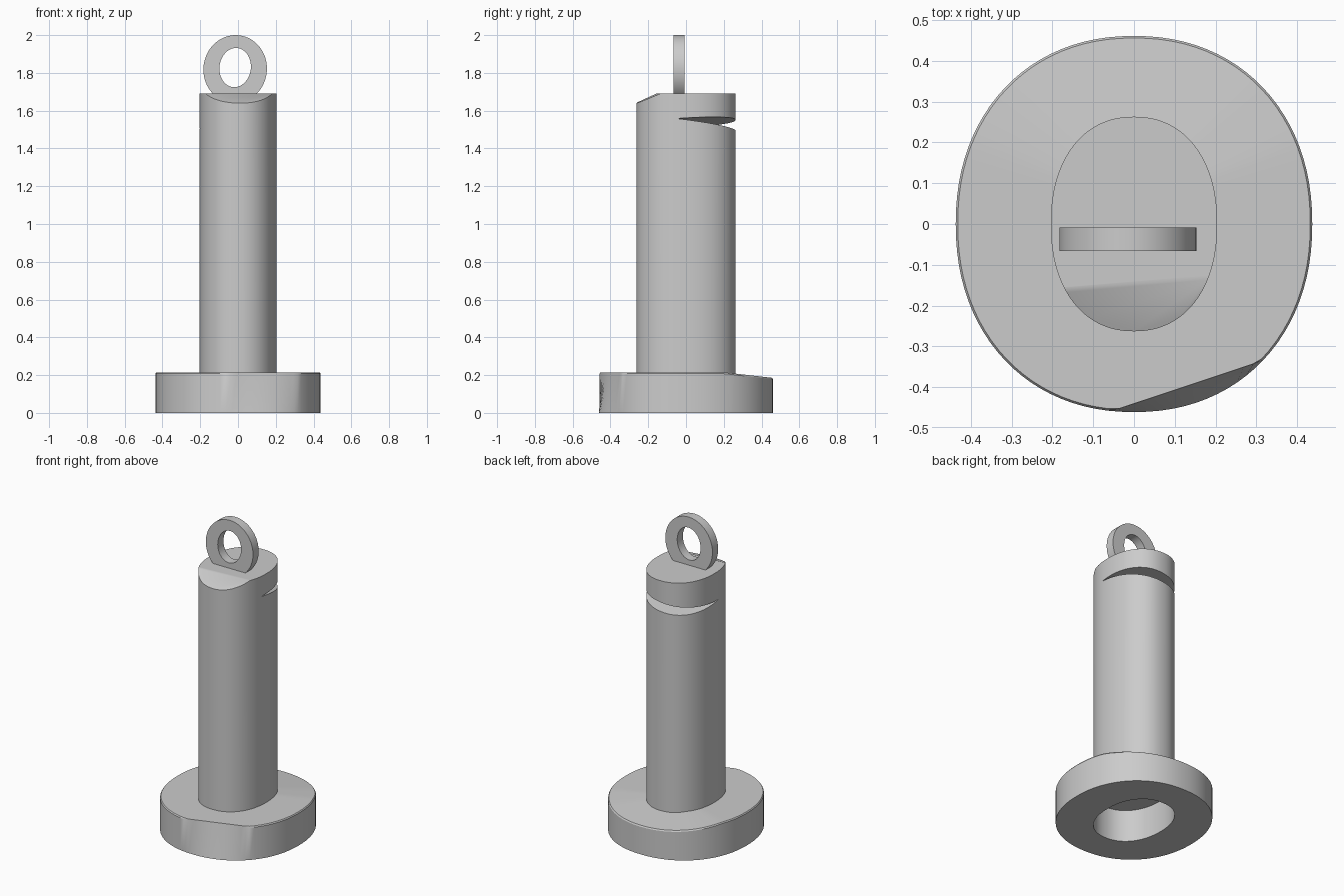
import bpy, bmesh
from math import cos, sin, pi, radians, copysign
from mathutils import Vector

if "Cube" in bpy.data.objects:
    bpy.data.objects.remove(bpy.data.objects["Cube"])

SEG = 96

def oval(rx, ry, n=2.2):
    """Slightly squared ellipse as a list of (x, y)."""
    pts = []
    for i in range(SEG):
        c, s = cos(2 * pi * i / SEG), sin(2 * pi * i / SEG)
        pts.append((rx * copysign(abs(c) ** (2 / n), c), ry * copysign(abs(s) ** (2 / n), s)))
    return pts

def bridge(bm, a, b):
    for i in range(len(a)):
        j = (i + 1) % len(a)
        bm.faces.new((a[i], a[j], b[j], b[i]))

def finish(bm, name, smooth=True):
    bmesh.ops.recalc_face_normals(bm, faces=bm.faces[:])
    mesh = bpy.data.meshes.new(name)
    bm.to_mesh(mesh)
    bm.free()
    ob = bpy.data.objects.new(name, mesh)
    bpy.context.collection.objects.link(ob)
    if smooth:
        shade(ob)
    return ob

def activate(ob):
    bpy.ops.object.select_all(action='DESELECT')
    ob.select_set(True)
    bpy.context.view_layer.objects.active = ob

def shade(ob):
    activate(ob)
    bpy.ops.object.shade_smooth_by_angle(angle=radians(25))

def slice_off(bm, co, no):
    """Remove the side the normal points to and cap the cut."""
    cut = bmesh.ops.bisect_plane(bm, geom=bm.verts[:] + bm.edges[:] + bm.faces[:],
                                 plane_co=co, plane_no=no, clear_outer=True)
    edges = [e for e in cut['geom_cut'] if isinstance(e, bmesh.types.BMEdge)]
    bmesh.ops.holes_fill(bm, edges=edges, sides=0)

# base: oval ring with a back slope and a slanted front facet
chord = Vector((-0.05, -0.457))
normal = Vector((0.12, -0.36)).normalized()

def base_ring(bm, rx, ry, z, facet=0.0, n=2.15):
    ring = []
    for p in oval(rx, ry, n):
        p = Vector(p)
        d = (p - chord).dot(normal)
        if d > 0:
            p -= normal * d * facet
        drop = max(0, p.y - 0.2) * 0.115 if z > 0 else 0
        ring.append(bm.verts.new((p.x, p.y, z - drop)))
    return ring

bm = bmesh.new()
rings = [base_ring(bm, 0.204, 0.263, 0, n=2.2),
         base_ring(bm, 0.437, 0.461, 0),
         base_ring(bm, 0.437, 0.461, 0.208, 0.97),
         base_ring(bm, 0.432, 0.456, 0.215, 1.0),
         base_ring(bm, 0.204, 0.263, 0.215, n=2.2)]
for i in range(5):
    bridge(bm, rings[i], rings[(i + 1) % 5])
finish(bm, "base_ring")

# column: oval post with a sloped front edge at the top
bm = bmesh.new()
low, high = [[bm.verts.new((x, y, z)) for x, y in oval(0.204, 0.263)] for z in (0.207, 1.69)]
bridge(bm, low, high)
bm.faces.new(low)
bm.faces.new(high)
slice_off(bm, (0, -0.147, 1.69), (0.024, -0.43, 1.0))
column = finish(bm, "column", False)

# slot: tilted wedge cut into the back of the column
def wedge_z(x, y, mid, slope):
    return mid + slope * y + 0.127 * x

bm = bmesh.new()
sides = []
for x in (-0.4, 0.4):
    sides.append([bm.verts.new((x, y, wedge_z(x, y, m, s)))
                  for y, m, s in ((-0.05, 1.533, 0), (0.45, 1.527, -0.13), (0.45, 1.535, 0.06))])
bridge(bm, *sides)
for s in sides:
    bm.faces.new(s)
cutter = finish(bm, "slot_cutter", False)
cutter.hide_render = True
mod = column.modifiers.new("slot", 'BOOLEAN')
mod.operation = 'DIFFERENCE'
mod.solver = 'EXACT'
mod.object = cutter
activate(column)
bpy.ops.object.modifier_apply(modifier=mod.name)
bpy.data.objects.remove(cutter)
shade(column)

# eye: flat, slightly leaning oval ring standing on the column
def eye_ring(bm, rx, rz, cz, y):
    t = radians(-7)
    ring = []
    for x, z in oval(rx, rz, 2.0):
        ring.append(bm.verts.new((-0.015 + x * cos(t) - z * sin(t), y, cz + x * sin(t) + z * cos(t))))
    return ring

bm = bmesh.new()
rings = [eye_ring(bm, 0.168, 0.18, 1.82, -0.066), eye_ring(bm, 0.168, 0.18, 1.82, -0.008),
         eye_ring(bm, 0.083, 0.104, 1.828, -0.008), eye_ring(bm, 0.083, 0.104, 1.828, -0.066)]
for i in range(4):
    bridge(bm, rings[i], rings[(i + 1) % 4])
slice_off(bm, (0, 0, 1.688), (0, 0, -1))
finish(bm, "hanging_eye")
